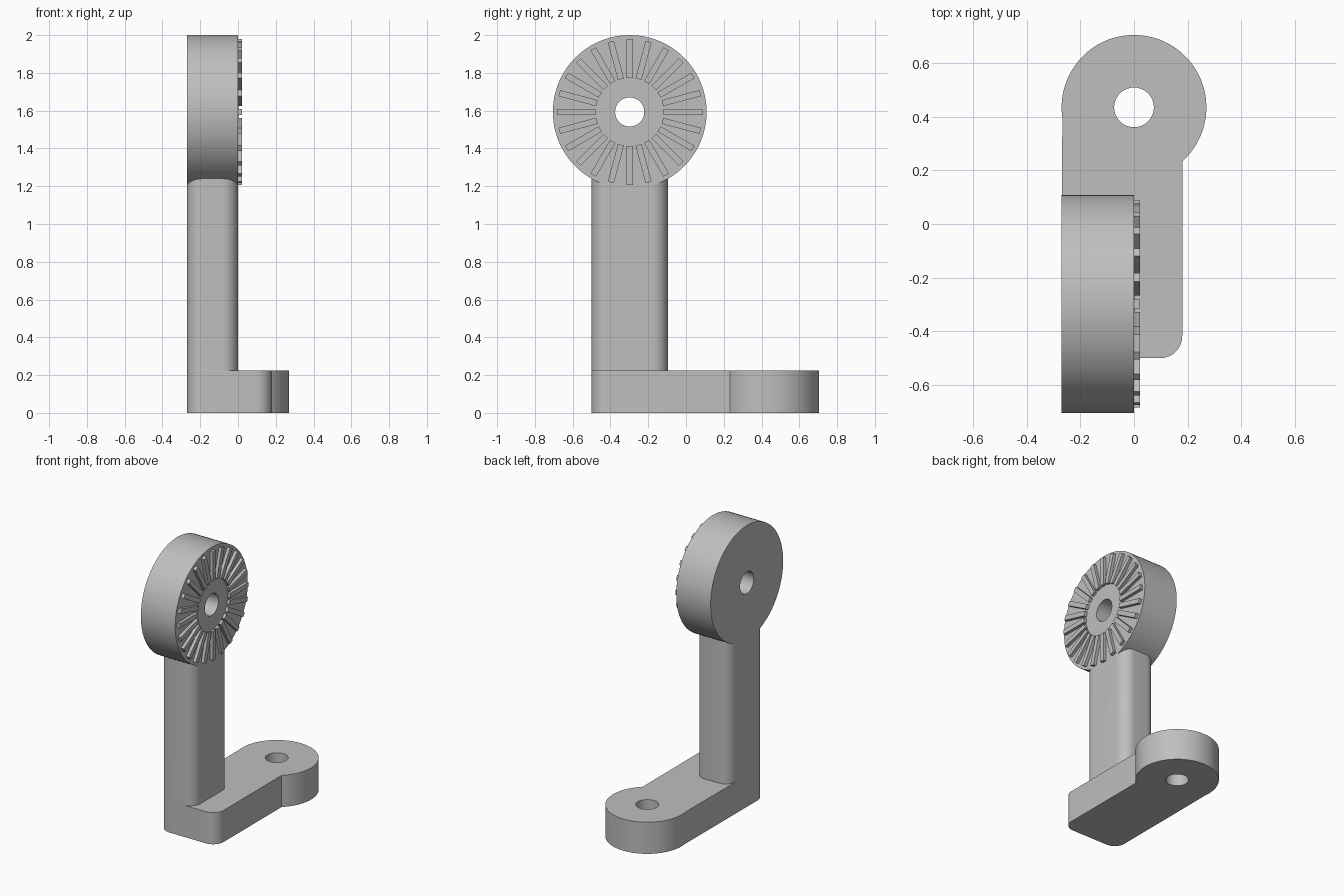
import bpy, bmesh, math
from mathutils import Matrix

if "Cube" in bpy.data.objects:
    bpy.data.objects.remove(bpy.data.objects["Cube"], do_unlink=True)

grey = bpy.data.materials.new("plain grey")
grey.use_nodes = True
COLOUR = (0.52, 0.52, 0.52, 1)
grey.diffuse_color = COLOUR
grey.node_tree.nodes["Principled BSDF"].inputs["Base Color"].default_value = COLOUR


def arc(cx, cy, r, start, end, steps):
    angles = [math.radians(start + (end - start) * i / steps) for i in range(steps + 1)]
    return [(cx + r * math.cos(a), cy + r * math.sin(a)) for a in angles]


def circle(cx, cy, r, steps=96):
    return arc(cx, cy, r, 0, 360, steps)[:-1]


def finish(name, bm):
    bmesh.ops.recalc_face_normals(bm, faces=bm.faces)
    mesh = bpy.data.meshes.new(name)
    bm.to_mesh(mesh)
    bm.free()
    mesh.materials.append(grey)
    obj = bpy.data.objects.new(name, mesh)
    bpy.context.collection.objects.link(obj)
    return obj


def prism(name, outline, low, high, axis="z"):
    """Extrude an outline along z (drawn in x, y) or along x (drawn in y, z)."""
    bm = bmesh.new()
    place = (lambda u, v, w: (u, v, w)) if axis == "z" else (lambda u, v, w: (w, u, v))
    rings = [[bm.verts.new(place(u, v, w)) for u, v in outline] for w in (low, high)]
    for ring in rings:
        bm.faces.new(ring)
    for i in range(len(outline)):
        j = (i + 1) % len(outline)
        bm.faces.new((rings[0][i], rings[0][j], rings[1][j], rings[1][i]))
    return finish(name, bm)


def activate(obj):
    bpy.ops.object.select_all(action="DESELECT")
    obj.select_set(True)
    bpy.context.view_layer.objects.active = obj


def cut(obj, cutter):
    cutter.hide_render = True
    mod = obj.modifiers.new("cut", "BOOLEAN")
    mod.operation = "DIFFERENCE"
    mod.solver = "EXACT"
    mod.object = cutter
    activate(obj)
    bpy.ops.object.modifier_apply(modifier=mod.name)
    bpy.data.objects.remove(cutter, do_unlink=True)


LEFT, FRONT, FOOT_TOP = -0.27, -0.5, 0.225
ROUND = 0.082
HEAD_Y, HEAD_Z, HEAD_R = -0.298, 1.593, 0.407
EYE_Y, EYE_R, ARM_X = 0.435, 0.27, 0.18

# Foot: flat arm with rounded front corners and a round eye at the back
meet = -math.degrees(math.acos(ARM_X / EYE_R))
foot_outline = (arc(LEFT + ROUND, FRONT + ROUND, ROUND, 180, 270, 12)
                + arc(ARM_X - ROUND, FRONT + ROUND, ROUND, 270, 360, 12)
                + arc(0, EYE_Y, EYE_R, meet, 188, 80))
foot = prism("foot", foot_outline, 0, FOOT_TOP)
cut(foot, prism("foot_hole_cutter", circle(0, EYE_Y, 0.074, 64), -0.1, 0.4))

# Post: rounded upright, trimmed to sit under the round head
post_outline = []
back = -0.096
for cx, cy, start in ((LEFT + ROUND, FRONT + ROUND, 180), (-ROUND, FRONT + ROUND, 270),
                      (-ROUND, back - ROUND, 0), (LEFT + ROUND, back - ROUND, 90)):
    post_outline += arc(cx, cy, ROUND, start, start + 90, 12)
post = prism("post", post_outline, FOOT_TOP, 1.4)
cut(post, prism("post_top_cutter", circle(HEAD_Y, HEAD_Z, HEAD_R), -0.5, 0.3, "x"))

# Head: thick disc with a faint raised hub, both bored through
head = prism("head_disc", circle(HEAD_Y, HEAD_Z, HEAD_R), LEFT, 0, "x")
hub = prism("head_hub", circle(HEAD_Y, HEAD_Z, 0.182), 0, 0.002, "x")
for part in (head, hub):
    cut(part, prism("head_hole_cutter", circle(HEAD_Y, HEAD_Z, 0.077, 64), -0.5, 0.3, "x"))

# Ribs: ring of radial locking teeth on the head's face
bm = bmesh.new()
COUNT, INNER, OUTER = 24, 0.18, 0.386
for i in range(COUNT):
    turn = Matrix.Rotation(math.tau * i / COUNT, 4, "X")
    matrix = (Matrix.Translation((0, HEAD_Y, HEAD_Z)) @ turn
              @ Matrix.Translation((0.011, (INNER + OUTER) / 2, 0))
              @ Matrix.Diagonal((0.022, OUTER - INNER, 0.033, 1)))
    bmesh.ops.create_cube(bm, size=1, matrix=matrix)
finish("head_ribs", bm)

for obj in (foot, post, head, hub):
    activate(obj)
    bpy.ops.object.shade_smooth_by_angle(angle=math.radians(30))
